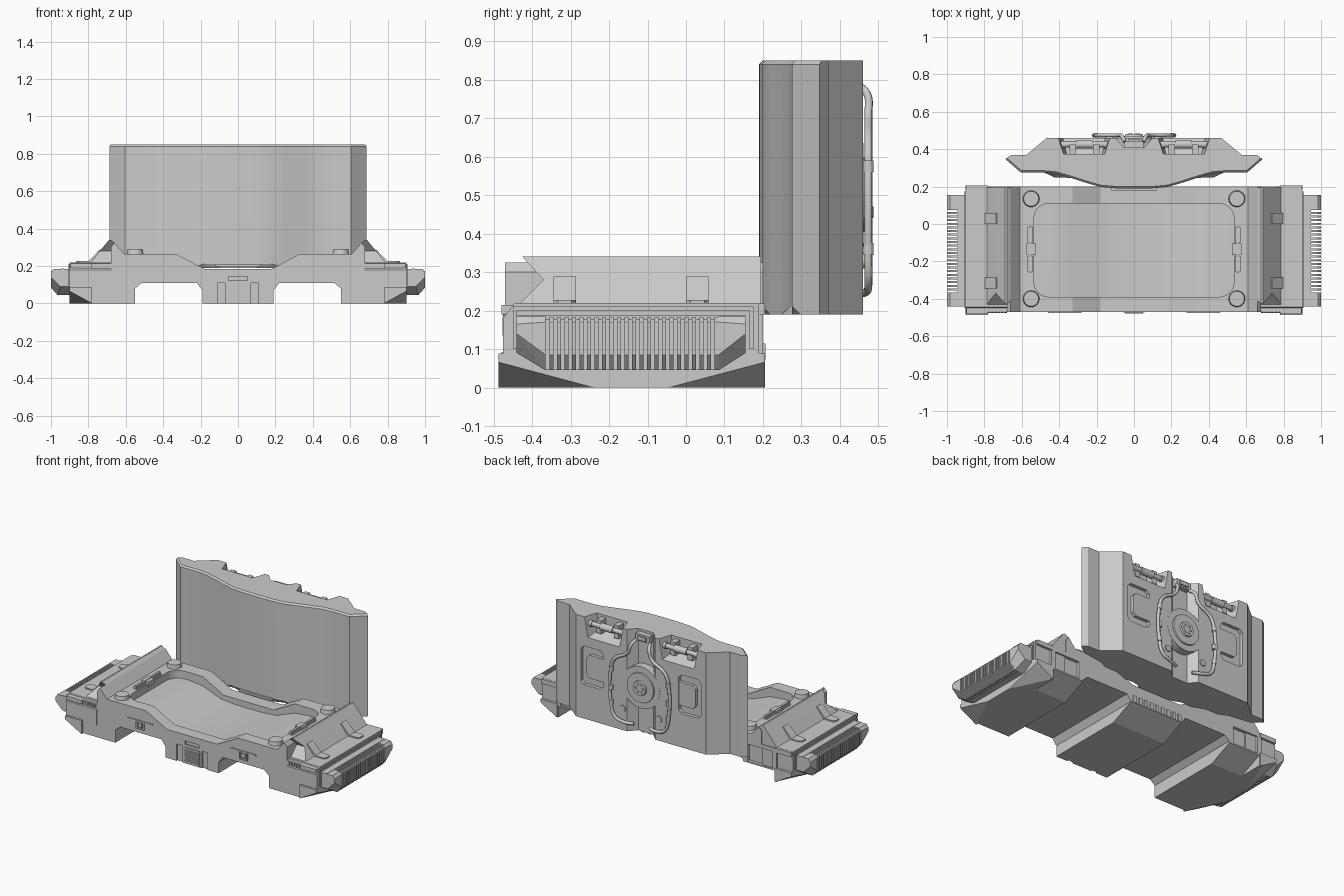
import bpy, bmesh, math
from mathutils import Vector, Matrix

if "Cube" in bpy.data.objects:
    bpy.data.objects.remove(bpy.data.objects["Cube"])

grey = bpy.data.materials.new("light grey")
grey.diffuse_color = (0.6, 0.6, 0.6, 1)
grey.use_nodes = True
grey.node_tree.nodes["Principled BSDF"].inputs["Base Color"].default_value = grey.diffuse_color


def finish(name, bm, mirror=False, smooth=False):
    bmesh.ops.recalc_face_normals(bm, faces=bm.faces[:])
    me = bpy.data.meshes.new(name)
    bm.to_mesh(me)
    bm.free()
    me.materials.append(grey)
    ob = bpy.data.objects.new(name, me)
    bpy.context.collection.objects.link(ob)
    if mirror:
        ob.modifiers.new("mirror", "MIRROR").use_clip = False
    if smooth:
        shade(ob)
    return ob


def shade(ob):
    bpy.ops.object.select_all(action='DESELECT')
    ob.select_set(True)
    bpy.context.view_layer.objects.active = ob
    bpy.ops.object.shade_smooth_by_angle(angle=math.radians(22))


def add_prism(bm, pts, axis, a, b):
    """Extrude a 2D outline along x, y or z from a to b."""
    place = {'x': lambda u, v, w: (w, u, v), 'y': lambda u, v, w: (u, w, v),
             'z': lambda u, v, w: (u, v, w)}[axis]
    lo = [bm.verts.new(place(u, v, a)) for u, v in pts]
    hi = [bm.verts.new(place(u, v, b)) for u, v in pts]
    n = len(pts)
    caps = [bm.faces.new(lo), bm.faces.new(hi)]
    for i in range(n):
        bm.faces.new((lo[i], lo[(i + 1) % n], hi[(i + 1) % n], hi[i]))
    return caps


def prism(name, pts, axis, a, b, **kw):
    bm = bmesh.new()
    add_prism(bm, pts, axis, a, b)
    return finish(name, bm, **kw)


def boxes(name, spans, **kw):
    bm = bmesh.new()
    for x0, x1, y0, y1, z0, z1 in spans:
        add_prism(bm, [(x0, y0), (x1, y0), (x1, y1), (x0, y1)], 'z', z0, z1)
    return finish(name, bm, **kw)


def hull(name, pts, **kw):
    bm = bmesh.new()
    for p in pts:
        bm.verts.new(p)
    bmesh.ops.convex_hull(bm, input=bm.verts[:])
    bmesh.ops.dissolve_limit(bm, angle_limit=0.02, verts=bm.verts[:], edges=bm.edges[:])
    return finish(name, bm, **kw)


def cyls(name, items, axis, seg=24, **kw):
    """Items are (centre, bottom radius, top radius, length)."""
    rot = {'x': Matrix.Rotation(math.pi / 2, 4, 'Y'), 'z': Matrix.Identity(4),
           'y': Matrix.Rotation(-math.pi / 2, 4, 'X')}[axis]
    bm = bmesh.new()
    for c, r1, r2, d in items:
        bmesh.ops.create_cone(bm, cap_ends=True, segments=seg, radius1=r1, radius2=r2,
                              depth=d, matrix=Matrix.Translation(c) @ rot)
    return finish(name, bm, smooth=True, **kw)


def cut(ob, cutter):
    m = ob.modifiers.new("cut", "BOOLEAN")
    m.object = cutter
    m.solver = 'EXACT'
    bpy.context.view_layer.objects.active = cutter
    for c in list(cutter.modifiers):
        bpy.ops.object.modifier_apply(modifier=c.name)
    bpy.context.view_layer.objects.active = ob
    bpy.ops.object.modifier_apply(modifier=m.name)
    bpy.data.objects.remove(cutter)


def both(half):
    """Mirror an outline half (first and last point may sit on the axis)."""
    return half + [(-x, v) for x, v in reversed(half) if x > 0]


# base body: front outline swept front to back
base = prism("base_body", both([
    (0, .185), (.18, .185), (.33, .265), (.61, .265), (.66, .325), (.68, .3), (.68, .215), (.79, .215),
    (.79, 0), (.55, 0), (.55, .08), (.515, .11), (.22, .11), (.19, .07), (.19, 0), (0, 0)]), 'y', -.47, .2)

# rounded basin in the seat
bm = bmesh.new()
add_prism(bm, both([(0, .145), (.1, .147), (.2, .155), (.33, .205), (.43, .215), (.535, .215), (.535, .4)]),
          'y', -.39, .11)
corners = [e for e in bm.edges if abs(e.verts[0].co.z - e.verts[1].co.z) > .1]
bmesh.ops.bevel(bm, geom=corners, offset=.08, segments=6, profile=.5, affect='EDGES')
cut(base, finish("basin_cutter", bm))
cut(base, boxes("front_slot_cutter", [(-.11, -.07, -.5, -.46, -.01, .11), (.07, .11, -.5, -.46, -.01, .11),
                                      (-.05, .05, -.5, -.46, .122, .145)]))
cut(base, boxes("rear_recess_cutter", [(.58, .76, .18, .25, .08, .19)], mirror=True))
# sloped underside at the rear
cut(base, prism("rear_slope_cutter", [(.04, -.001), (.21, .075), (.21, -.05), (.04, -.05)], 'x', -.775, .775))
shade(base)

# side pods: lower skirt with cut corners and upper block
hull("side_skirt", [(.78, -.487, .088), (.9, -.487, .088), (.78, .205, .088), (.9, .205, .088),
                    (.9, -.487, .066), (.9, .205, .066),
                    (.78, -.487, 0), (.9, -.24, 0), (.9, -.045, 0), (.78, .205, 0)], mirror=True)
hull("side_pod", [(x, y, z) for x in (.68, .9) for y, z in
                  ((-.475, .08), (-.475, .18), (-.445, .22), (.19, .22), (.19, .08))], mirror=True)
boxes("pod_end_pads", [(.78, .895, -.48, -.43, .19, .215), (.78, .895, .15, .205, .19, .219)], mirror=True)
boxes("pod_front_ribs", [(.69 + i * .018, .70 + i * .018, -.476, -.455, .188, .208) for i in range(11)],
      mirror=True)
boxes("pod_side_rim", [(.9, .906, -.45, .175, .2, .21), (.9, .906, -.45, -.44, .1, .2),
                       (.9, .906, .165, .175, .1, .2)], mirror=True)

# side vents with slats
hexa = [(-.44, .185), (.155, .185), (.155, .09), (.08, .045), (-.36, .045), (-.44, .09)]
prism("vent_back", hexa, 'x', .88, .935, mirror=True)
bm = bmesh.new()
slat = [(.93, .183), (.985, .183), (1, .17), (1, .085), (.965, .045), (.93, .045)]
for i in range(23):
    y = -.355 + i * .0195
    add_prism(bm, slat, 'y', y, y + .0105)
finish("vent_slats", bm, mirror=True)
for end, y0, y1 in (("front", -.44, -.365), ("rear", .155, .085)):
    hull("vent_" + end + "_end", [(.9, y0, .185), (.985, y0, .185), (.9, y1, .185), (.985, y1, .185),
                                  (1, y0, .165), (1, y1, .17), (.9, y0, .09), (.95, y0, .09), (.9, y1, .045),
                                  (.965, y1, .045), (1, y1, .085), (1, y0, .14)], mirror=True)
boxes("vent_top_rail", [(.93, .945, -.44, .155, .175, .187)], mirror=True)

# sloped armrests with a notched front
bm = bmesh.new()
rings = [[bm.verts.new(p) for p in ((xi, y, z), (xo, y, z), (xo, .195, z), (xi, .195, z))]
         for z, xi, xo, y in ((.21, .64, .795, -.44), (.28, .64, .739, -.37), (.325, .66, .702, -.412),
                              (.34, .68, .69, -.425))]
bm.faces.new(rings[0])
bm.faces.new(rings[-1])
for a, b in zip(rings, rings[1:]):
    for i in range(4):
        bm.faces.new((a[i], a[(i + 1) % 4], b[(i + 1) % 4], b[i]))
finish("armrest", bm, mirror=True)

# clips over the armrests
bm = bmesh.new()
for y in (-.315, .03):
    add_prism(bm, [(.735, y - .024), (.75, y - .029), (.85, y - .029), (.865, y - .018), (.865, y + .018),
                   (.85, y + .029), (.75, y + .029), (.735, y + .024)], 'z', .215, .228)
    add_prism(bm, [(.725, .282), (.738, .289), (.8, .225), (.785, .215)], 'y', y - .029, y + .029)
finish("armrest_clips", bm, mirror=True)

# corner buttons and seat latches
cyls("corner_buttons", [((.55, y, .275), .045, .04, .03) for y in (-.4, .135)], 'z', mirror=True)
boxes("seat_latches", [(.54, .57, -.255, -.17, .262, .278), (.54, .57, -.1, -.015, .262, .278),
                       (.525, .575, -.165, -.105, .25, .283), (.548, .562, -.26, -.01, .262, .286)], mirror=True)

# front details
boxes("front_grille", [(-.055, .055, -.474, -.465, .005, .105)]
      + [(-.048, .048, -.479, -.47, .014 + i * .012, .02 + i * .012) for i in range(7)])
boxes("front_brackets", [(.28, .46, -.476, -.465, .183, .191), (.34, .4, -.477, -.465, .135, .143),
                         (.34, .35, -.477, -.465, .143, .183), (.39, .4, -.477, -.465, .143, .183),
                         (.357, .383, -.477, -.465, .15, .176)], mirror=True)

# rear teeth and the latch between base and backrest
boxes("rear_teeth", [(-.185 + i * .042, -.161 + i * .042, .185, .206, .07, .115) for i in range(9)])
boxes("backrest_latch", [(-.12, .12, .178, .2, .198, .212)])

# backrest: plan outline swept upwards, chamfered top and lower front
bm = bmesh.new()
caps = add_prism(bm, both([
    (0, .19), (.1, .191), (.18, .198), (.25, .218), (.34, .247), (.42, .27), (.48, .275), (.605, .275),
    (.688, .347), (.655, .37), (.575, .37), (.467, .46), (.1, .46), (.055, .41), (0, .41)]), 'z', .19, .85)
low = [e for e in caps[0].edges if max(v.co.y for v in e.verts) < .3]
top = [e for e in caps[1].edges if max(v.co.y for v in e.verts) < .35]
bmesh.ops.bevel(bm, geom=low, offset=.022, segments=1, affect='EDGES')
bmesh.ops.bevel(bm, geom=top, offset=.01, segments=1, affect='EDGES')
back = finish("backrest", bm)
cut(back, hull("hinge_cutter", [(x, y, z) for y, z, a, b in (
    (.375, .75, .17, .36), (.375, .9, .15, .385), (.48, .715, .15, .385), (.48, .9, .115, .42))
    for x in (a, b)], mirror=True))
win = [(.27, .43), (.29, .41), (.41, .41), (.43, .43), (.43, .64), (.41, .66), (.29, .66), (.27, .64)]
cut(back, prism("window_cutter", win, 'y', .438, .5, mirror=True))
shade(back)
prism("window_panel", [(.265, .46), (.37, .46), (.39, .48), (.39, .59), (.37, .61), (.265, .61)], 'y',
      .43, .459, mirror=True)

# hinge bars and blocks at the top of the backrest
cyls("hinge_bars", [((.265, .425, .8), .015, .015, .25), ((.265, .425, .8), .022, .022, .09),
                    ((.15, .425, .8), .02, .02, .02), ((.38, .425, .8), .02, .02, .02)], 'x', seg=16, mirror=True)
boxes("hinge_blocks", [(x, x + .035, .37, .425, .75, .835) for x in (.185, .31)], mirror=True)

# round lock with knob and bolts on the back
cyls("back_lock", [((0, .435, .5), .135, .135, .052), ((0, .455, .5), .1, .095, .03),
                   ((0, .468, .5), .052, .045, .025)], 'y', seg=40)
cyls("lock_bolts", [((.025 * math.cos(t), .475, .5 + .025 * math.sin(t)), .008, .008, .02)
                    for t in (i * math.pi / 3 for i in range(6))], 'y', seg=8)
cyls("back_screws", [((.13, .46, .33), .022, .02, .012)], 'y', mirror=True)
boxes("channel_clip", [(-.05, .05, .4, .445, .79, .835), (-.03, .03, .4, .455, .8, .825)])

# curved tubes either side of the lock
for side, s in (("left", -1), ("right", 1)):
    path = [(.05, .44, .79), (.065, .47, .765), (.085, .474, .71), (.18, .474, .645), (.205, .474, .58),
            (.205, .474, .35), (.18, .474, .275), (.12, .47, .25), (.06, .45, .245)]
    cu = bpy.data.curves.new(side + "_back_tube", 'CURVE')
    cu.dimensions = '3D'
    cu.bevel_depth = .0105
    cu.bevel_resolution = 2
    cu.resolution_u = 5
    cu.use_fill_caps = True
    sp = cu.splines.new('BEZIER')
    sp.bezier_points.add(len(path) - 1)
    for p, (x, y, z) in zip(sp.bezier_points, path):
        p.co = (s * x, y, z)
        p.handle_left_type = p.handle_right_type = 'AUTO'
    cu.materials.append(grey)
    bpy.context.collection.objects.link(bpy.data.objects.new(side + "_back_tube", cu))
cyls("tube_collars", [((.205, .474, z), .013, .013, .03) for z in (.575, .455, .36)], 'z', seg=12, mirror=True)
